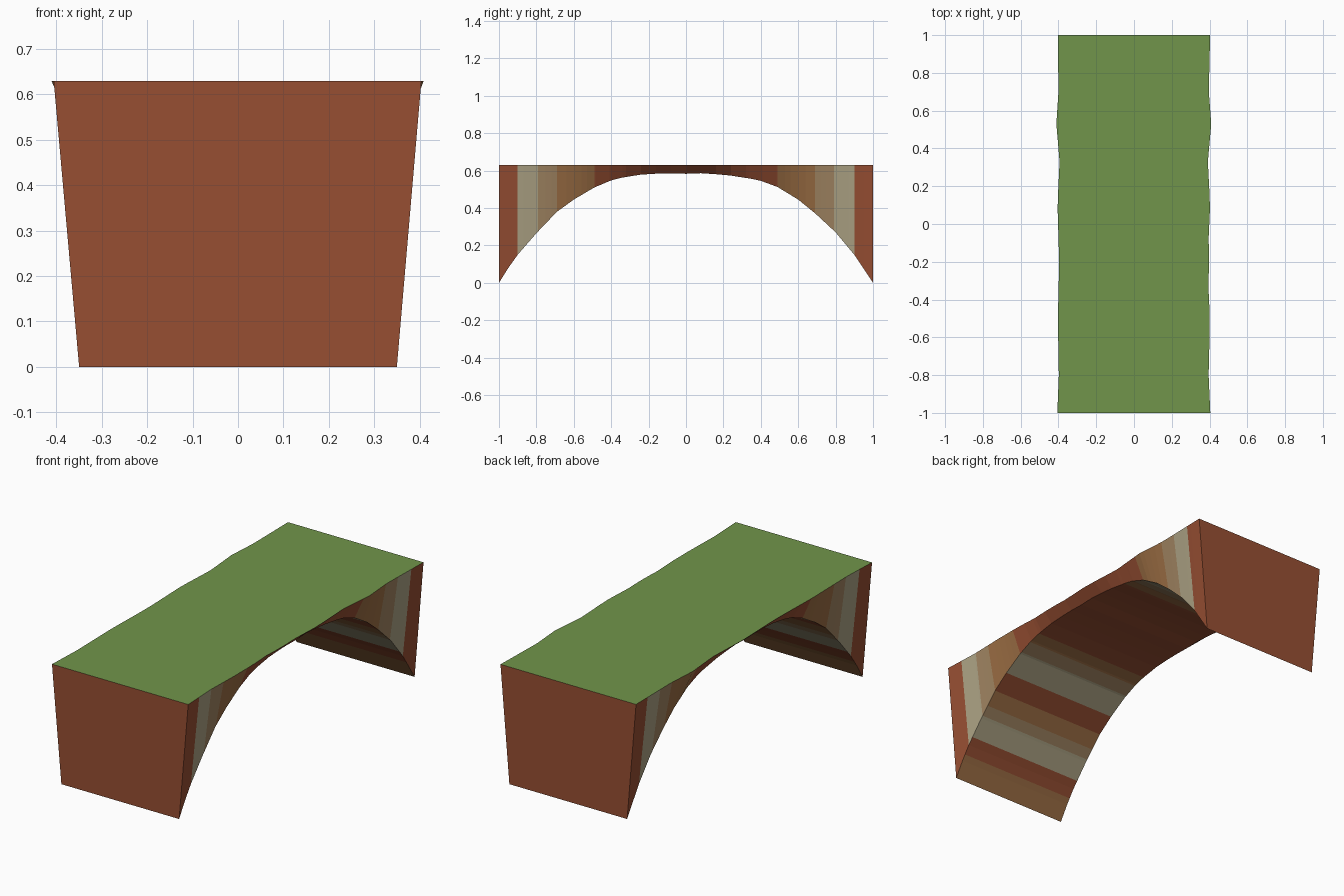
import bpy, bmesh

if "Cube" in bpy.data.objects:
    bpy.data.objects.remove(bpy.data.objects["Cube"])

def mat(name, rgb):
    m = bpy.data.materials.new(name)
    m.diffuse_color = (*rgb, 1)
    m.use_nodes = True
    m.node_tree.nodes["Principled BSDF"].inputs["Base Color"].default_value = m.diffuse_color
    return m

def srgb(r, g, b):
    return tuple((c / 255) ** 2.2 for c in (r, g, b))

GRASS, RED, PALE, TAN, OCHRE = range(5)
mats = [mat("grass", srgb(112, 148, 76)), mat("red_rock", srgb(150, 80, 54)),
        mat("pale_rock", srgb(172, 162, 132)), mat("tan_rock", srgb(160, 132, 98)),
        mat("ochre_rock", srgb(155, 110, 70))]

def lerp(table, t):
    for (a, va), (b, vb) in zip(table, table[1:]):
        if t <= b:
            return va + (vb - va) * (t - a) / (b - a)
    return table[-1][1]

def band(table, t):
    return next(c for limit, c in table if t <= limit)

# Underside height along the span, and the wavy rim half-widths
arch = [(-1, 0), (-.95, .08), (-.9, .15), (-.8, .265), (-.69, .38), (-.6, .445), (-.49, .51),
        (-.38, .556), (-.25, .578), (-.12, .586), (0, .583), (.08, .586), (.22, .577), (.3, .563),
        (.38, .553), (.49, .512), (.6, .445), (.69, .372), (.8, .27), (.9, .15), (.95, .075), (1, 0)]
rim_right = [(-1, .404), (-.8, .395), (-.6, .40), (-.45, .40), (-.3, .392), (-.2, .40), (-.1, .394),
             (.1, .403), (.33, .391), (.53, .409), (.7, .396), (1, .403)]
rim_left = [(-1, .406), (-.8, .398), (-.5, .403), (-.2, .396), (.1, .405), (.33, .394),
            (.53, .411), (.7, .40), (1, .403)]
# Rock strata, as limits of distance from the middle
side_bands = [(.49, RED), (.69, OCHRE), (.79, TAN), (.9, PALE), (1.01, RED)]
under_bands = [(.34, RED), (.41, OCHRE), (.48, TAN), (.60, PALE), (.69, RED), (.75, OCHRE),
               (.79, TAN), (.87, PALE), (.93, RED), (1.01, OCHRE)]

# Stations: regular steps plus every strata limit
half = {round(i * .08, 3) for i in range(12)} | {.95, .53, 1.0}
half |= {t for t, _ in side_bands + under_bands if t < 1}
ys = sorted({s * t for t in half for s in (-1, 1)})

TOP, FOOT = .63, .35
bm = bmesh.new()
rings = []
for y in ys:
    z = lerp(arch, y)
    rings.append([bm.verts.new(p) for p in (
        (-lerp(rim_left, y), y, TOP), (lerp(rim_right, y), y, TOP), (FOOT, y, z), (-FOOT, y, z))])

# Skin between neighbouring stations: deck, right wall, underside, left wall
for y0, y1, a, b in zip(ys, ys[1:], rings, rings[1:]):
    t = abs(y0 + y1) / 2
    side = band(side_bands, t)
    for k, m in enumerate((GRASS, side, band(under_bands, t), side)):
        j = (k + 1) % 4
        bm.faces.new((a[k], a[j], b[j], b[k])).material_index = m

# End walls
for ring in (rings[0], rings[-1]):
    bm.faces.new(ring).material_index = RED
bmesh.ops.recalc_face_normals(bm, faces=bm.faces)

me = bpy.data.meshes.new("rock_arch_bridge")
bm.to_mesh(me)
bm.free()
for m in mats:
    me.materials.append(m)
bpy.context.collection.objects.link(bpy.data.objects.new("rock_arch_bridge", me))
